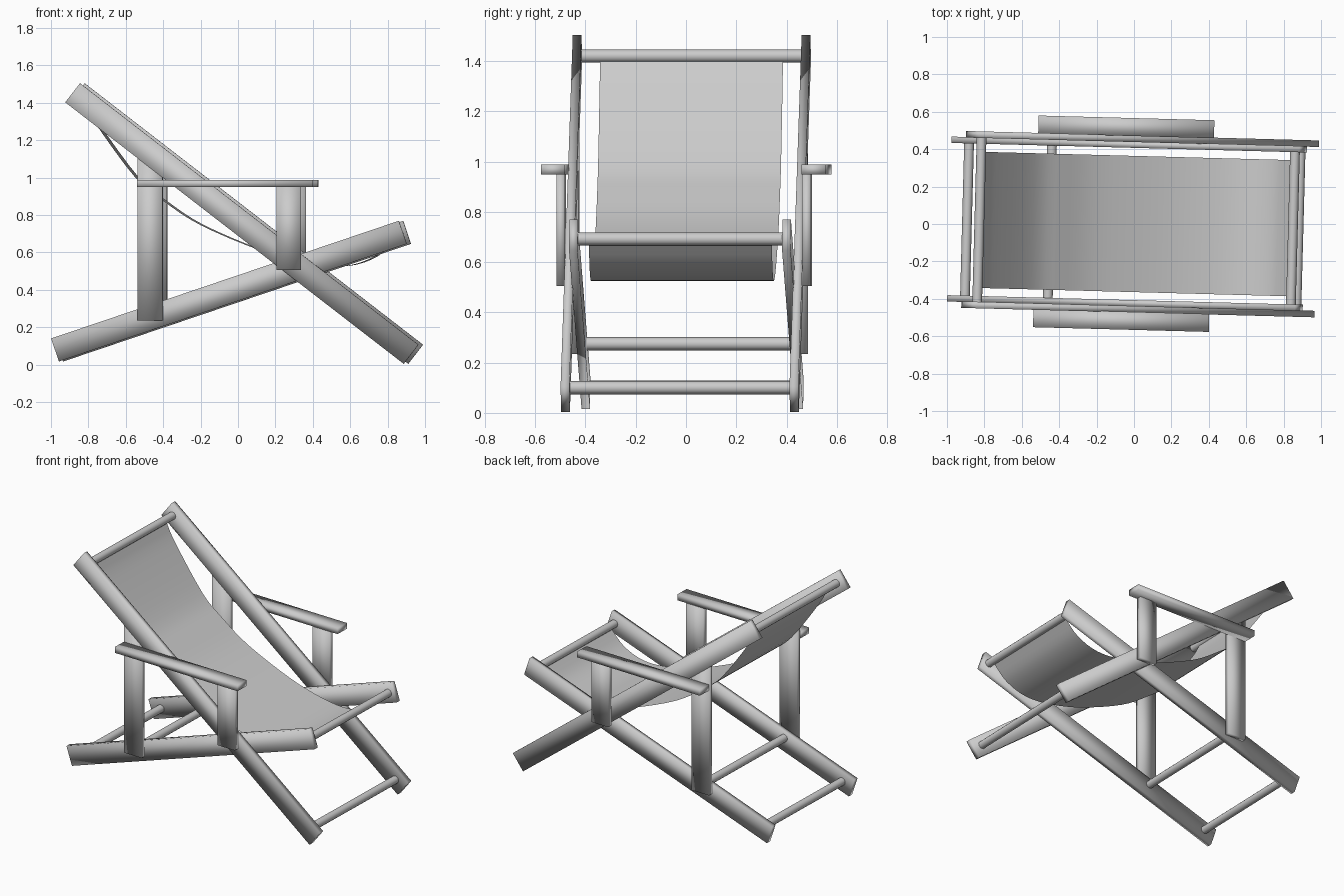
import bpy, bmesh, math
from mathutils import Vector

if "Cube" in bpy.data.objects:
    bpy.data.objects.remove(bpy.data.objects["Cube"])

YAW = -0.0268  # the whole chair is turned slightly about z


def make(name, bm, mirror=False):
    bmesh.ops.recalc_face_normals(bm, faces=bm.faces)
    me = bpy.data.meshes.new(name)
    bm.to_mesh(me)
    bm.free()
    for p in me.polygons:
        p.use_smooth = True
    ob = bpy.data.objects.new(name, me)
    bpy.context.collection.objects.link(ob)
    ob.rotation_euler.z = YAW
    if mirror:
        m = ob.modifiers.new("both sides", 'MIRROR')
        m.use_axis = (False, True, False)
    return ob


def plank(name, a, b, width, y0, y1):
    """Plank from a to b in the xz plane, between y0 and y1, mirrored in y."""
    a, b = Vector(a), Vector(b)
    d = (b - a).normalized()
    n = Vector((-d.y, d.x)) * width / 2
    bm = bmesh.new()
    ring = [bm.verts.new((p.x, y0, p.y)) for p in (a - n, b - n, b + n, a + n)]
    face = bm.faces.new(ring)
    res = bmesh.ops.extrude_face_region(bm, geom=[face])
    verts = [v for v in res["geom"] if isinstance(v, bmesh.types.BMVert)]
    bmesh.ops.translate(bm, vec=(0, y1 - y0, 0), verts=verts)
    return make(name, bm, True)


def crossbar(name, x, z, half, radius=0.026):
    bm = bmesh.new()
    bmesh.ops.create_cone(bm, cap_ends=True, segments=12, radius1=radius,
                          radius2=radius, depth=2 * half)
    for v in bm.verts:
        v.co = Vector((x + v.co.x, v.co.z, z + v.co.y))
    ob = make(name, bm)
    bpy.context.view_layer.objects.active = ob
    ob.select_set(True)
    bpy.ops.object.shade_smooth_by_angle(angle=math.radians(40))
    ob.select_set(False)


# side rails, crossing like scissors
plank("back_rail", (-0.872, 1.453), (0.938, 0.055), 0.129, 0.438, 0.473)
plank("seat_rail", (-0.967, 0.078), (0.893, 0.707), 0.130, 0.407, 0.441)

# armrests and their posts
plank("armrest", (-0.525, 0.968), (0.415, 0.968), 0.040, 0.470, 0.566)
plank("rear_post", (-0.458, 0.235), (-0.458, 1.13), 0.135, 0.438, 0.472)
plank("front_post", (0.285, 0.505), (0.285, 0.955), 0.130, 0.472, 0.507)

# round crossbars
crossbar("top_bar", -0.827, 1.420, 0.442)
crossbar("foot_bar", 0.880, 0.100, 0.442)
crossbar("seat_front_bar", 0.850, 0.692, 0.410)
crossbar("seat_rear_bar", -0.893, 0.103, 0.410)
crossbar("middle_bar", -0.450, 0.275, 0.410)

# sagging fabric sling
pts = [Vector(p) for p in ((-0.82, 1.41), (-0.75, 1.285), (-0.54, 1.0), (-0.39, 0.875),
                           (-0.19, 0.745), (0.13, 0.61), (0.38, 0.543), (0.58, 0.527),
                           (0.74, 0.58), (0.85, 0.685))]
ext = [2 * pts[0] - pts[1]] + pts + [2 * pts[-1] - pts[-2]]
path = []
for p0, p1, p2, p3 in zip(ext, ext[1:], ext[2:], ext[3:]):
    for i in range(4):
        t = i / 4
        path.append(0.5 * (2 * p1 + (p2 - p0) * t + (2 * p0 - 5 * p1 + 4 * p2 - p3) * t * t
                           + (3 * p1 - p0 - 3 * p2 + p3) * t ** 3))
path.append(pts[-1])
bm = bmesh.new()
rows = [[bm.verts.new((p.x, y, p.y)) for y in (-0.364, 0.364)] for p in path]
for r, s in zip(rows, rows[1:]):
    bm.faces.new((r[0], s[0], s[1], r[1]))
make("fabric_sling", bm)
